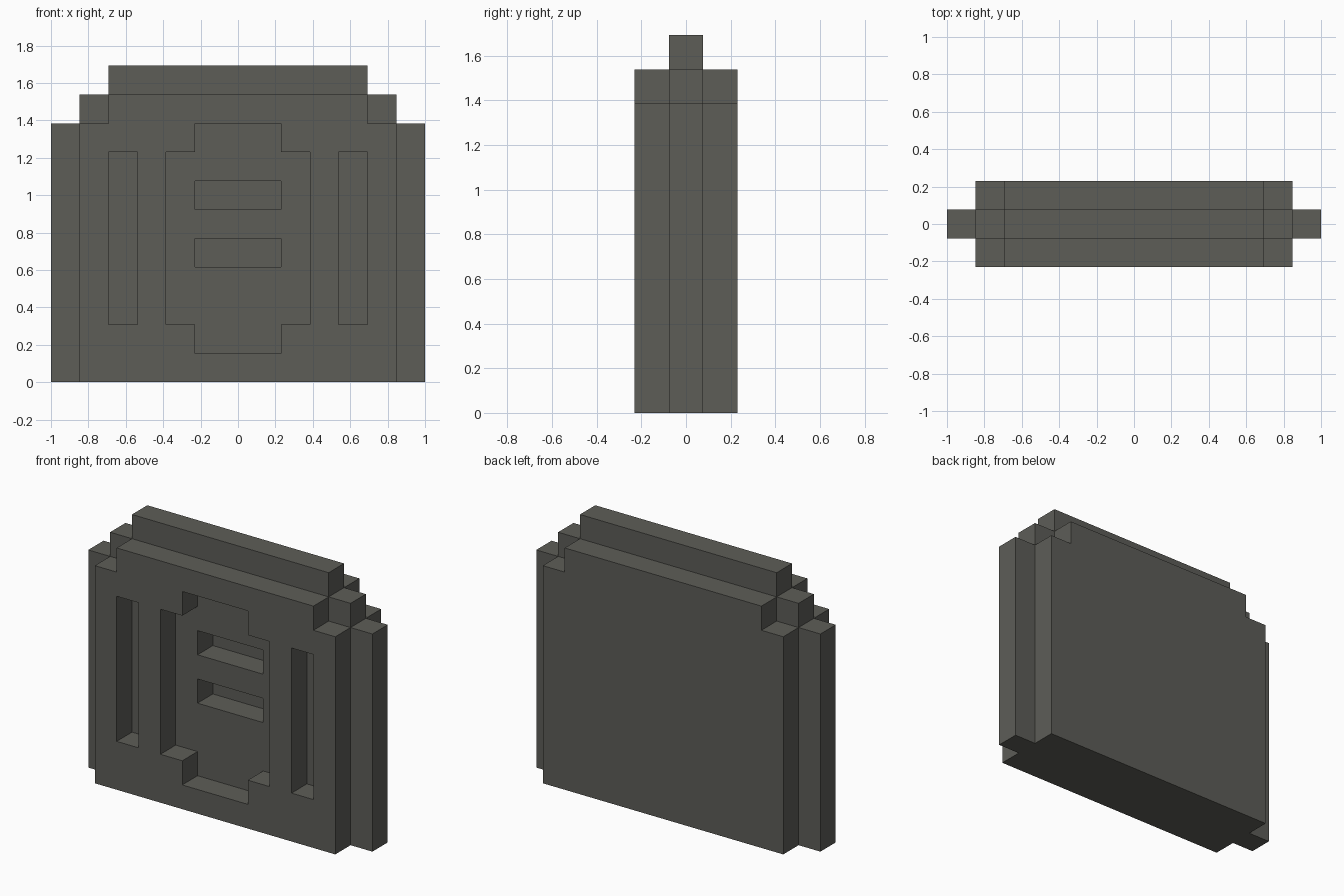
import bpy
import bmesh

default_cube = bpy.data.objects.get("Cube")
if default_cube:
    bpy.data.objects.remove(default_cube, do_unlink=True)

U = 2 / 13  # one block of the design grid

stone = bpy.data.materials.new("dark_stone")
stone.use_nodes = True
COLOUR = (0.11, 0.11, 0.097, 1)
stone.diffuse_color = COLOUR
bsdf = next(n for n in stone.node_tree.nodes if n.type == "BSDF_PRINCIPLED")
bsdf.inputs["Base Color"].default_value = COLOUR
bsdf.inputs["Roughness"].default_value = 0.9


def slab(name, outline, y0, y1):
    """Extrude an (x, z) outline, given in blocks, from y0 to y1."""
    bm = bmesh.new()
    face = bm.faces.new([bm.verts.new((x * U, y0 * U, z * U)) for x, z in outline])
    grown = bmesh.ops.extrude_face_region(bm, geom=[face])["geom"]
    moved = [v for v in grown if isinstance(v, bmesh.types.BMVert)]
    bmesh.ops.translate(bm, verts=moved, vec=(0, (y1 - y0) * U, 0))
    bmesh.ops.recalc_face_normals(bm, faces=bm.faces)
    mesh = bpy.data.meshes.new(name)
    bm.to_mesh(mesh)
    bm.free()
    mesh.materials.append(stone)
    obj = bpy.data.objects.new(name, mesh)
    bpy.context.collection.objects.link(obj)
    return obj


def mirrored(half):
    """Complete a right-hand outline, listed bottom to top, across x = 0."""
    return half + [(-x, z) for x, z in reversed(half)]


def box(x0, x1, z0, z1):
    return [(x0, z0), (x1, z0), (x1, z1), (x0, z1)]


def cut(target, outline, y0, y1):
    """Cut an opening through the target and discard the cutter."""
    cutter = slab("cutter", outline, y0, y1)
    cutter.hide_render = True
    mod = target.modifiers.new("opening", "BOOLEAN")
    mod.operation = "DIFFERENCE"
    mod.solver = "EXACT"
    mod.object = cutter
    bpy.context.view_layer.objects.active = target
    bpy.ops.object.modifier_apply(modifier=mod.name)
    bpy.data.objects.remove(cutter, do_unlink=True)


# Stepped outlines: the wide core and the narrower outer panels
core_outline = mirrored([(6.5, 0), (6.5, 9), (5.5, 9), (5.5, 10), (4.5, 10), (4.5, 11)])
panel_outline = mirrored([(5.5, 0), (5.5, 9), (4.5, 9), (4.5, 10)])

core_plate = slab("core_plate", core_outline, -0.5, 0.5)
front_panel = slab("front_panel", panel_outline, -1.5, -0.5)
back_panel = slab("back_panel", panel_outline, 0.5, 1.5)

# Front recess with notched corners, flanked by two tall slots
recess = mirrored([(1.5, 1), (1.5, 2), (2.5, 2), (2.5, 8), (1.5, 8), (1.5, 9)])
for opening in (recess, box(-4.5, -3.5, 2, 8), box(3.5, 4.5, 2, 8)):
    cut(front_panel, opening, -2, 0)

# Two deeper horizontal slots inside the recess
for z in (4, 6):
    cut(core_plate, box(-1.5, 1.5, z, z + 1), -1, 1)
